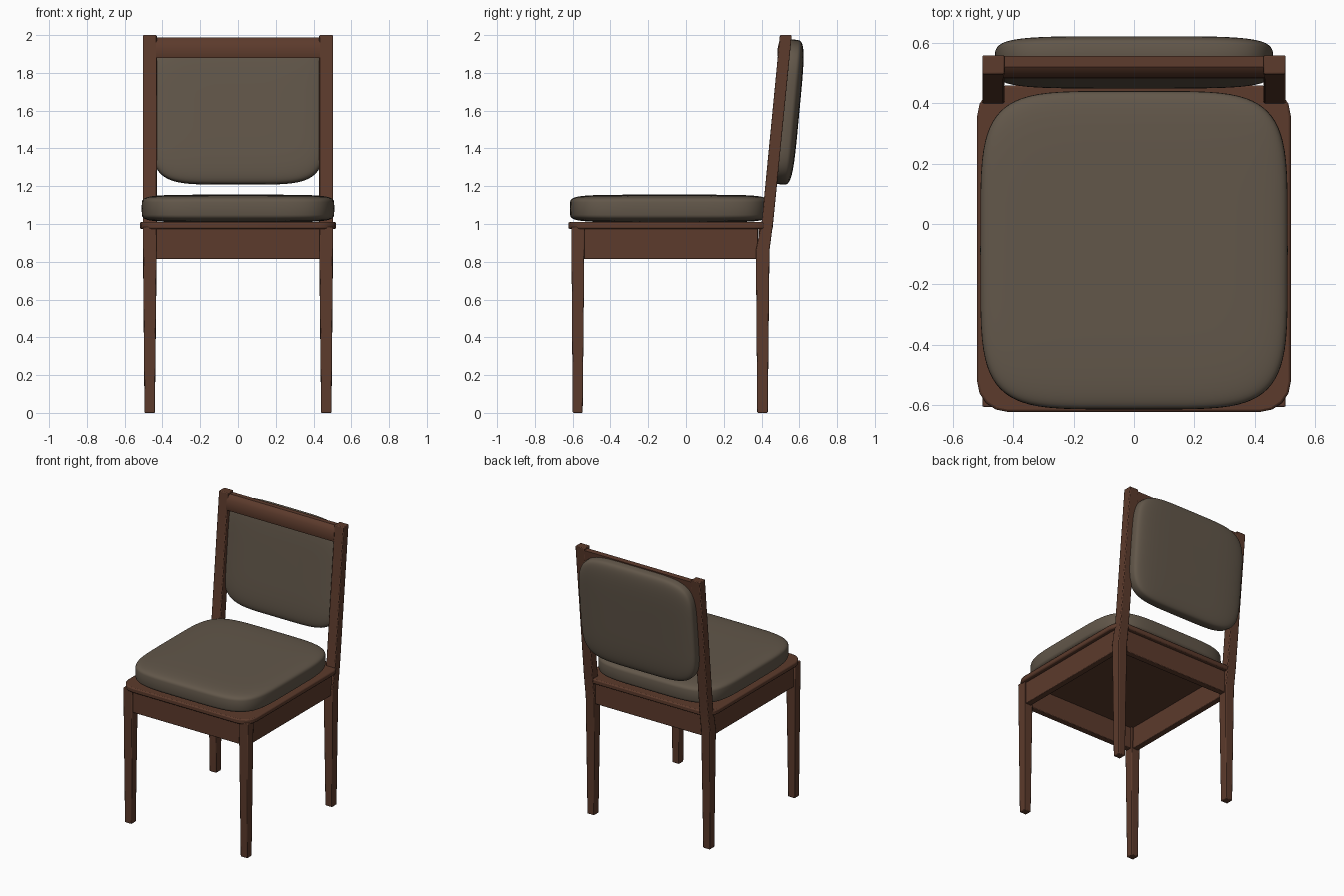
import bpy, bmesh
from math import sin, cos, pi, radians, copysign
from mathutils import Matrix

if "Cube" in bpy.data.objects:
    bpy.data.objects.remove(bpy.data.objects["Cube"])


def material(name, rgb):
    m = bpy.data.materials.new(name)
    m.use_nodes = True
    m.diffuse_color = (*rgb, 1)
    m.node_tree.nodes["Principled BSDF"].inputs["Base Color"].default_value = (*rgb, 1)
    return m


WOOD = material("walnut wood", (0.107, 0.043, 0.025))
FABRIC = material("taupe fabric", (0.122, 0.095, 0.068))


def skin(name, rings, mat, bevel=0.0, matrix=None, angle=35):
    """Join matching rings of points into a closed solid."""
    bm = bmesh.new()
    loops = [[bm.verts.new(p) for p in ring] for ring in rings]
    for a, b in zip(loops, loops[1:]):
        for i in range(len(a)):
            j = (i + 1) % len(a)
            bm.faces.new((a[i], a[j], b[j], b[i]))
    bm.faces.new(loops[0])
    bm.faces.new(loops[-1])
    bmesh.ops.recalc_face_normals(bm, faces=bm.faces)
    mesh = bpy.data.meshes.new(name)
    bm.to_mesh(mesh)
    bm.free()
    mesh.materials.append(mat)
    ob = bpy.data.objects.new(name, mesh)
    bpy.context.collection.objects.link(ob)
    if matrix:
        ob.matrix_world = matrix
    if bevel:
        mod = ob.modifiers.new("soft edges", "BEVEL")
        mod.width, mod.segments, mod.limit_method = bevel, 2, "ANGLE"
    bpy.ops.object.select_all(action="DESELECT")
    bpy.context.view_layer.objects.active = ob
    ob.select_set(True)
    bpy.ops.object.shade_smooth_by_angle(angle=radians(angle))
    return ob


def rect(x0, x1, y0, y1, z):
    return [(x0, y0, z), (x1, y0, z), (x1, y1, z), (x0, y1, z)]


def box(name, x0, x1, y0, y1, z0, z1, bevel=0.004):
    return skin(name, [rect(x0, x1, y0, y1, z) for z in (z0, z1)], WOOD, bevel)


def power(v, n):
    return copysign(abs(v) ** (2 / n), v)


def cushion(name, size, n_outline, n_side, matrix):
    """Pillow with a rounded-square outline and a rounded-square edge."""
    hx, hy, hz = size
    rings = []
    for k in range(1, 32):
        t = -pi / 2 + pi * k / 32
        r, z = power(cos(t), n_side), hz * power(sin(t), n_side)
        rings.append([(hx * r * power(cos(a), n_outline), hy * r * power(sin(a), n_outline), z)
                      for a in (2 * pi * i / 80 for i in range(80))])
    return skin(name, rings, FABRIC, matrix=matrix, angle=60)


# Tapered front legs and bent back posts
for side, s in (("left", 1), ("right", -1)):
    def section(x0, x1, y0, y1, z):
        return rect(*sorted((s * x0, s * x1)), y0, y1, z)
    skin(side + "_front_leg", [section(0.44, 0.495, -0.60, -0.547, 0),
                               section(0.43, 0.503, -0.607, -0.537, 0.985)], WOOD, 0.005)
    skin(side + "_back_post", [section(0.44, 0.495, 0.377, 0.433, 0),
                               section(0.43, 0.503, 0.37, 0.442, 0.86),
                               section(0.43, 0.503, 0.402, 0.463, 1.02),
                               section(0.43, 0.503, 0.497, 0.56, 2.0)], WOOD, 0.005)
    box(side + "_apron", *sorted((s * 0.445, s * 0.49)), -0.545, 0.38, 0.815, 0.985)

box("front_apron", -0.435, 0.435, -0.595, -0.55, 0.815, 0.985)
box("back_apron", -0.435, 0.435, 0.385, 0.43, 0.815, 0.985)

# Seat board with rounded corners
outline = []
for cx, cy, start in ((0.42, 0.36, 0), (-0.42, 0.36, 1), (-0.42, -0.523, 2), (0.42, -0.523, 3)):
    for i in range(5):
        a = (start + i / 4) * pi / 2
        outline.append((cx + 0.1 * cos(a), cy + 0.1 * sin(a)))
skin("seat_board", [[(x, y, z) for x, y in outline] for z in (0.974, 1.01)], WOOD, 0.008)

# Top rail with a rounded front
profile = [(0.558, 1.985), (0.52, 1.987), (0.502, 1.975), (0.491, 1.955), (0.485, 1.93),
           (0.483, 1.90), (0.487, 1.88), (0.547, 1.88)]
skin("top_rail", [[(x, y, z) for y, z in profile] for x in (-0.435, 0.435)], WOOD)

# Upholstery
cushion("seat_cushion", (0.51, 0.528, 0.073), 5, 6, Matrix.Translation((0, -0.087, 1.082)))
cushion("back_cushion", (0.462, 0.385, 0.064), 5, 4.5,
        Matrix.Translation((0, 0.536, 1.593)) @ Matrix.Rotation(radians(84.6), 4, "X"))
